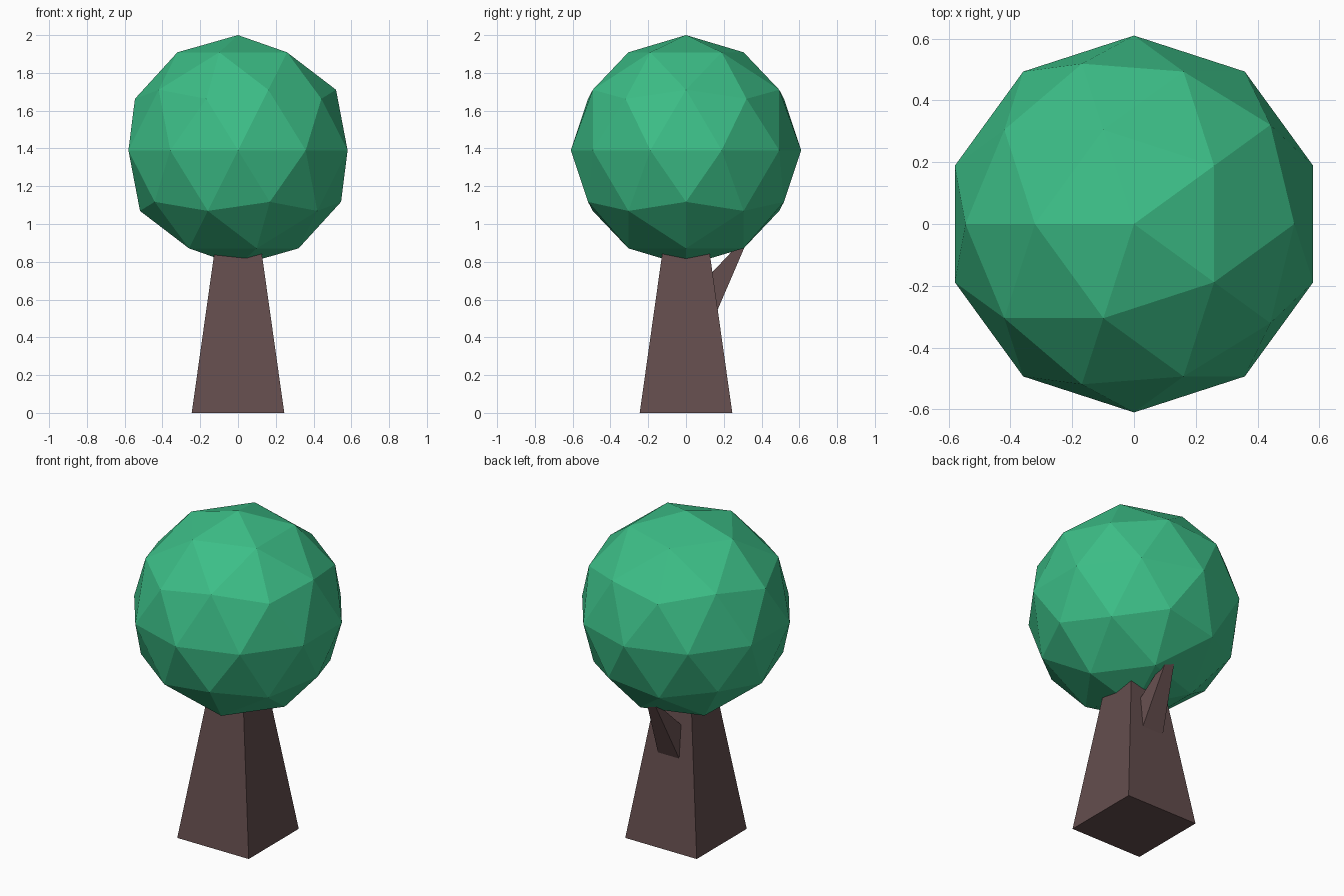
import bpy, bmesh
from math import pi

if "Cube" in bpy.data.objects:
    bpy.data.objects.remove(bpy.data.objects["Cube"])


def material(name, rgb):
    mat = bpy.data.materials.new(name)
    mat.diffuse_color = (*rgb, 1.0)
    mat.use_nodes = True
    mat.node_tree.nodes["Principled BSDF"].inputs["Base Color"].default_value = mat.diffuse_color
    return mat


def loft(name, start, end, mat):
    """Flat-faced four-sided solid between two matching corner rings."""
    bm = bmesh.new()
    a = [bm.verts.new(c) for c in start]
    b = [bm.verts.new(c) for c in end]
    bm.faces.new(a)
    bm.faces.new(b)
    for i in range(4):
        j = (i + 1) % 4
        bm.faces.new((a[i], a[j], b[j], b[i]))
    bmesh.ops.recalc_face_normals(bm, faces=bm.faces)
    mesh = bpy.data.meshes.new(name)
    bm.to_mesh(mesh)
    bm.free()
    mesh.materials.append(mat)
    obj = bpy.data.objects.new(name, mesh)
    bpy.context.collection.objects.link(obj)
    return obj


def square(half, z):
    return [(-half, -half, z), (half, -half, z), (half, half, z), (-half, half, z)]


def branch_ring(x, half, lower, upper):
    return [(x - half, *lower), (x + half, *lower), (x + half, *upper), (x - half, *upper)]


bark = material("bark", (0.127, 0.074, 0.074))
leaf = material("leaf", (0.045, 0.515, 0.242))

# Tapered square trunk, its top hidden in the foliage
loft("trunk", square(0.245, 0.0), square(0.108, 0.97), bark)

# Tapered branch leaving the back of the trunk
loft("branch",
     branch_ring(0.0, 0.086, (0.12, 0.435), (0.05, 0.65)),
     branch_ring(0.01, 0.026, (0.338, 0.943), (0.315, 0.931)), bark)

# Faceted ball of foliage
bpy.ops.mesh.primitive_ico_sphere_add(subdivisions=2, radius=0.61,
                                      location=(0, 0, 1.39), rotation=(0, 0, pi))
foliage = bpy.context.object
foliage.name = "foliage"
foliage.data.materials.append(leaf)
